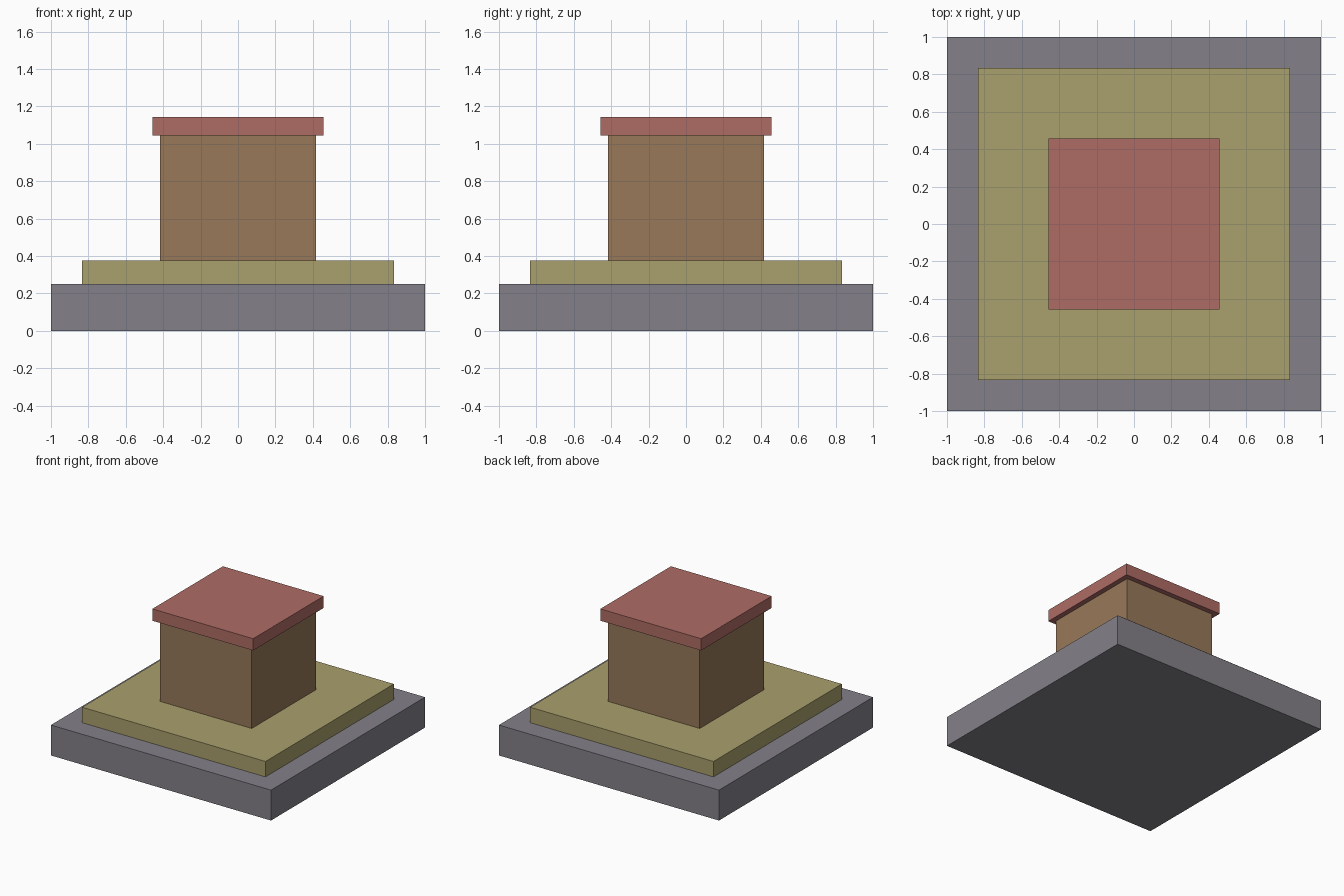
import bpy

if "Cube" in bpy.data.objects:
    bpy.data.objects.remove(bpy.data.objects["Cube"])


def block(name, half, z0, z1, color):
    """Square block centred on the z axis, spanning z0 to z1."""
    bpy.ops.mesh.primitive_cube_add(size=1, location=(0, 0, (z0 + z1) / 2))
    ob = bpy.context.object
    ob.name = name
    ob.scale = (2 * half, 2 * half, z1 - z0)
    bpy.ops.object.transform_apply(location=False, rotation=False, scale=True)
    mat = bpy.data.materials.new(name + "_color")
    mat.diffuse_color = (*color, 1)
    mat.use_nodes = True
    mat.node_tree.nodes["Principled BSDF"].inputs["Base Color"].default_value = mat.diffuse_color
    ob.data.materials.append(mat)
    return ob


# Stepped foundation
block("base_slab", 1.0, 0.0, 0.25, (0.23, 0.22, 0.25))
block("upper_step", 0.833, 0.25, 0.377, (0.40, 0.35, 0.15))

# Pedestal and overhanging cap
block("pedestal", 0.416, 0.377, 1.045, (0.31, 0.19, 0.10))
block("cap", 0.458, 1.045, 1.142, (0.43, 0.15, 0.13))
